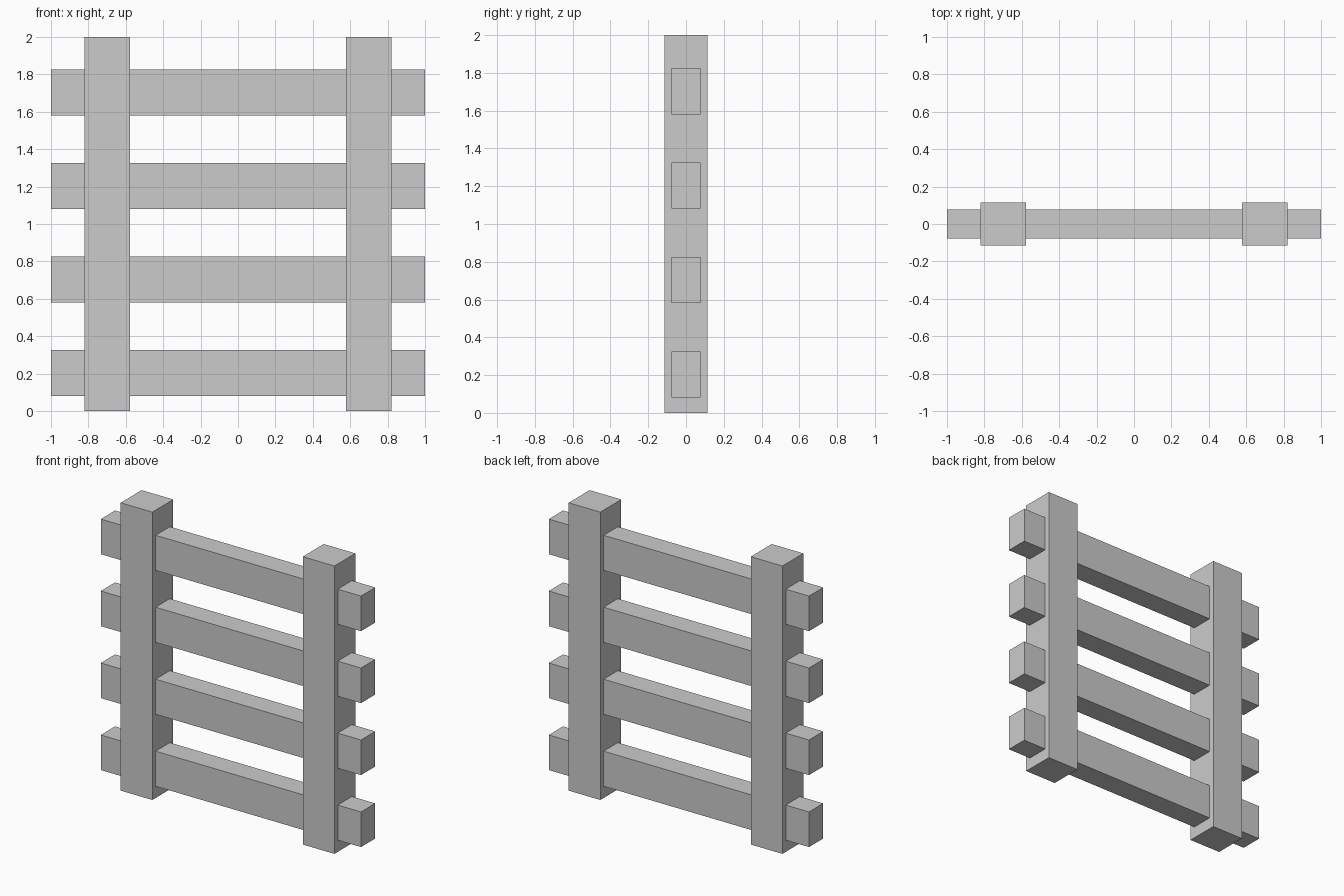
import bpy

if "Cube" in bpy.data.objects:
    bpy.data.objects.remove(bpy.data.objects["Cube"])


def box(name, size, centre):
    bpy.ops.mesh.primitive_cube_add(size=1, location=centre)
    obj = bpy.context.object
    obj.name = name
    obj.scale = size
    bpy.ops.object.transform_apply(location=False, rotation=False, scale=True)
    return obj


# Two upright posts
for side, x in (("left", -0.70), ("right", 0.70)):
    box(f"{side}_post", (0.243, 0.23, 2.0), (x, 0, 1.0))

# Four evenly spaced rails passing through the posts
for i in range(4):
    box(f"rail_{i + 1}", (2.0, 0.156, 0.244), (0, 0, 0.203 + 0.5 * i))
